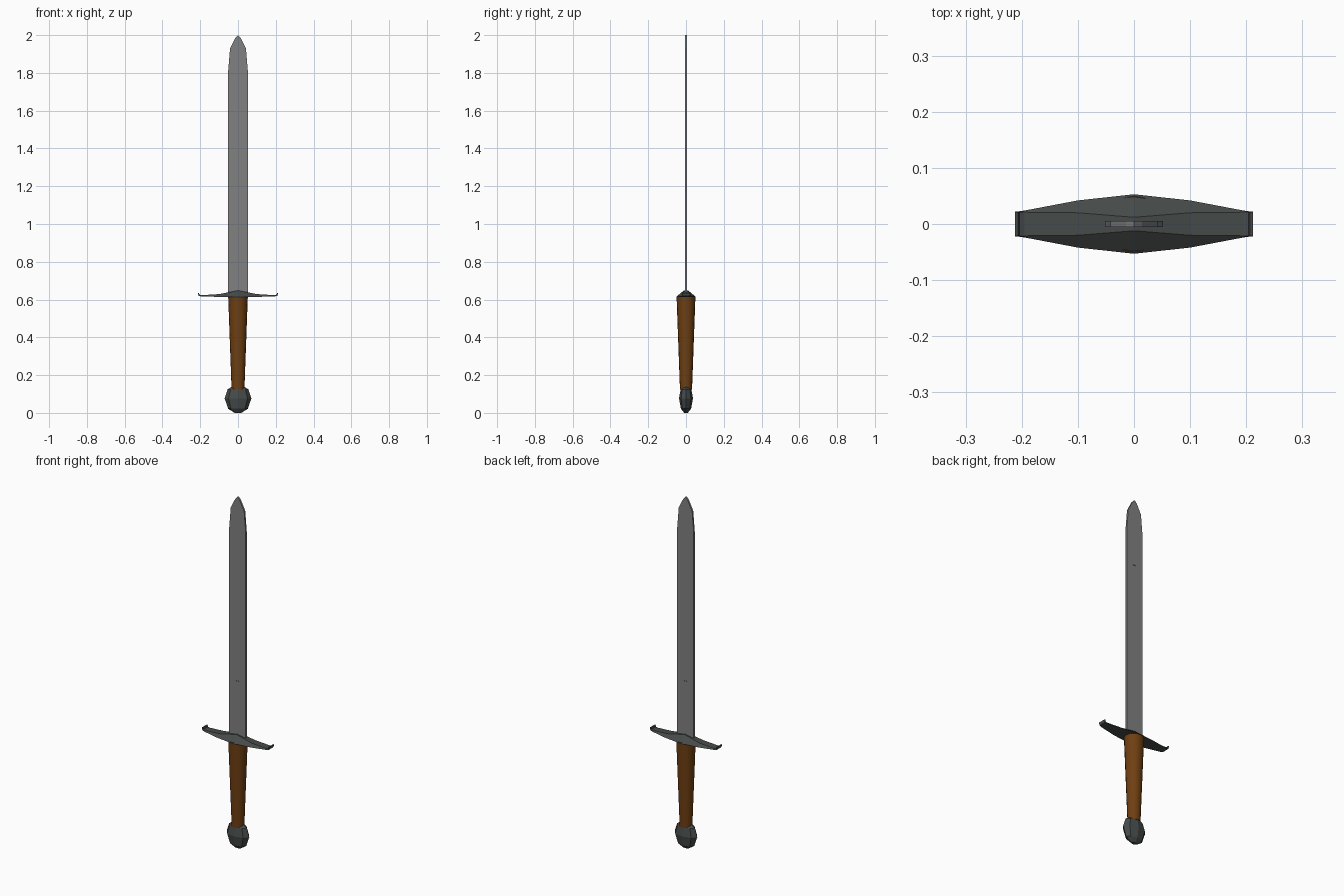
import bpy, bmesh, math

if "Cube" in bpy.data.objects:
    bpy.data.objects.remove(bpy.data.objects["Cube"])


def material(name, rgb):
    m = bpy.data.materials.new(name)
    m.diffuse_color = (*rgb, 1)
    m.use_nodes = True
    m.node_tree.nodes["Principled BSDF"].inputs["Base Color"].default_value = m.diffuse_color
    return m


steel = material("steel", (0.22, 0.22, 0.22))
iron = material("dark_iron", (0.06, 0.07, 0.067))
leather = material("leather", (0.16, 0.05, 0.006))


def finish(bm, name, mat):
    bmesh.ops.recalc_face_normals(bm, faces=bm.faces)
    mesh = bpy.data.meshes.new(name)
    bm.to_mesh(mesh)
    bm.free()
    ob = bpy.data.objects.new(name, mesh)
    bpy.context.collection.objects.link(ob)
    if mat:
        mesh.materials.append(mat)
    return ob


def loft(name, rings, mat):
    """Skin a list of equal-length point rings and cap both ends."""
    bm = bmesh.new()
    loops = [[bm.verts.new(p) for p in ring] for ring in rings]
    n = len(loops[0])
    for a, b in zip(loops, loops[1:]):
        for i in range(n):
            j = (i + 1) % n
            bm.faces.new((a[i], a[j], b[j], b[i]))
    bm.faces.new(loops[0])
    bm.faces.new(loops[-1])
    return finish(bm, name, mat)


def ellipse(rx, ry, z, n):
    return [(rx * math.cos(math.tau * i / n), ry * math.sin(math.tau * i / n), z)
            for i in range(n)]


# Blade: flat outline with a pointed tip
half = [(0.052, 0.62), (0.052, 1.81), (0.042, 1.93), (0.014, 1.985)]
outline = half + [(0, 2.0)] + [(-x, z) for x, z in reversed(half)]
T = 0.005
blade = loft("blade", [[(x, y, z) for x, z in outline] for y in (-T, T)], steel)

# Fuller: shallow groove on both faces
for side in (-1, 1):
    bpy.ops.mesh.primitive_cube_add(size=1, location=(0, side * T, 1.285))
    cutter = bpy.context.object
    cutter.name = "fuller_cutter"
    cutter.scale = (0.02, 0.005, 0.67)
    cutter.hide_render = True
    cutter.display_type = 'WIRE'
    cut = blade.modifiers.new("fuller", 'BOOLEAN')
    cut.operation = 'DIFFERENCE'
    cut.solver = 'EXACT'
    cut.object = cutter

# Guard: trapezoid sections (x, base half width, top half width, base z, top z)
sections = [(0, 0.053, 0.012, 0.613, 0.648), (0.1, 0.042, 0.02, 0.614, 0.629),
            (0.195, 0.024, 0.021, 0.617, 0.623)]
right = [[(x, -b, z0), (x, b, z0), (x, t, z1), (x, -t, z1)]
         for x, b, t, z0, z1 in sections]
# upturned ends
right.append([(0.209, -0.022, 0.620), (0.209, 0.022, 0.620),
              (0.204, 0.021, 0.626), (0.204, -0.021, 0.626)])
right.append([(0.212, -0.022, 0.636), (0.212, 0.022, 0.636),
              (0.207, 0.021, 0.636), (0.207, -0.021, 0.636)])
left = [[(-x, y, z) for x, y, z in ring] for ring in reversed(right[1:])]
loft("guard", left + right, iron)

# Grip: tapered round handle
grip = loft("grip", [ellipse(0.034, 0.032, 0.125, 16),
                     ellipse(0.052, 0.05, 0.617, 16)], leather)
bpy.ops.object.select_all(action='DESELECT')
grip.select_set(True)
bpy.context.view_layer.objects.active = grip
bpy.ops.object.shade_smooth_by_angle(angle=math.radians(40))

# Pommel: faceted, flattened ball
profile = [(0.018, 0.0), (0.052, 0.022), (0.071, 0.077), (0.055, 0.125), (0.035, 0.137)]
loft("pommel", [ellipse(r, r * 0.52, z, 8) for r, z in profile], iron)
